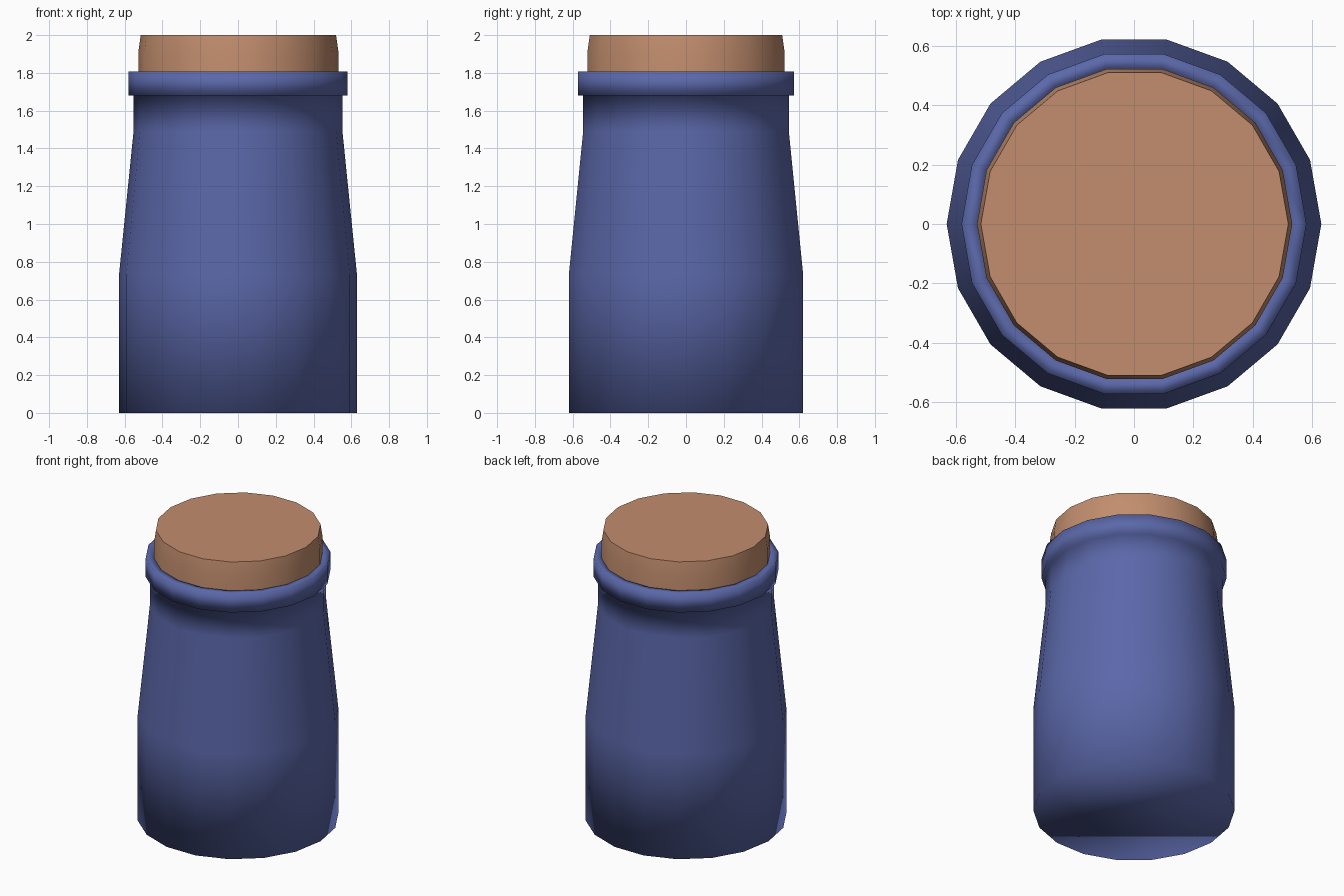
import bpy, bmesh, math

if "Cube" in bpy.data.objects:
    bpy.data.objects.remove(bpy.data.objects["Cube"])

SIDES = 18

def material(name, rgb):
    m = bpy.data.materials.new(name)
    m.diffuse_color = (*rgb, 1)
    m.use_nodes = True
    m.node_tree.nodes["Principled BSDF"].inputs["Base Color"].default_value = m.diffuse_color
    return m

def lathe(name, profile, mat, cap_top=False, x=0.0):
    """Revolve (radius, z) points around z and cap the ends."""
    bm = bmesh.new()
    rings = []
    for r, z in profile:
        rings.append([bm.verts.new((x + r * math.cos(math.tau * i / SIDES),
                                    r * math.sin(math.tau * i / SIDES), z))
                      for i in range(SIDES)])
    for a, b in zip(rings, rings[1:]):
        for i in range(SIDES):
            j = (i + 1) % SIDES
            bm.faces.new((a[i], a[j], b[j], b[i]))
    bm.faces.new(rings[0][::-1])
    if cap_top:
        bm.faces.new(rings[-1])
    for f in bm.faces:
        f.smooth = True
    mesh = bpy.data.meshes.new(name)
    bm.to_mesh(mesh)
    bm.free()
    mesh.materials.append(mat)
    ob = bpy.data.objects.new(name, mesh)
    bpy.context.collection.objects.link(ob)
    return ob

blue = material("blue glaze", (0.104, 0.138, 0.40))
tan = material("cork tan", (0.54, 0.27, 0.155))

# Jar body, neck and rolled rim: one fully smooth surface
lathe("jar", [(0.63, 0), (0.63, 0.73), (0.553, 1.49), (0.553, 1.68),
              (0.58, 1.68), (0.58, 1.808), (0.525, 1.808), (0.525, 1.65)],
      blue, cap_top=True)

# Cork stopper with a slightly tapered top and a sharp edge
cork = lathe("cork", [(0.53, 1.7), (0.53, 1.91), (0.517, 2.0)],
             tan, cap_top=True, x=0.002)
bpy.context.view_layer.objects.active = cork
cork.select_set(True)
bpy.ops.object.shade_smooth_by_angle(angle=math.radians(40))
